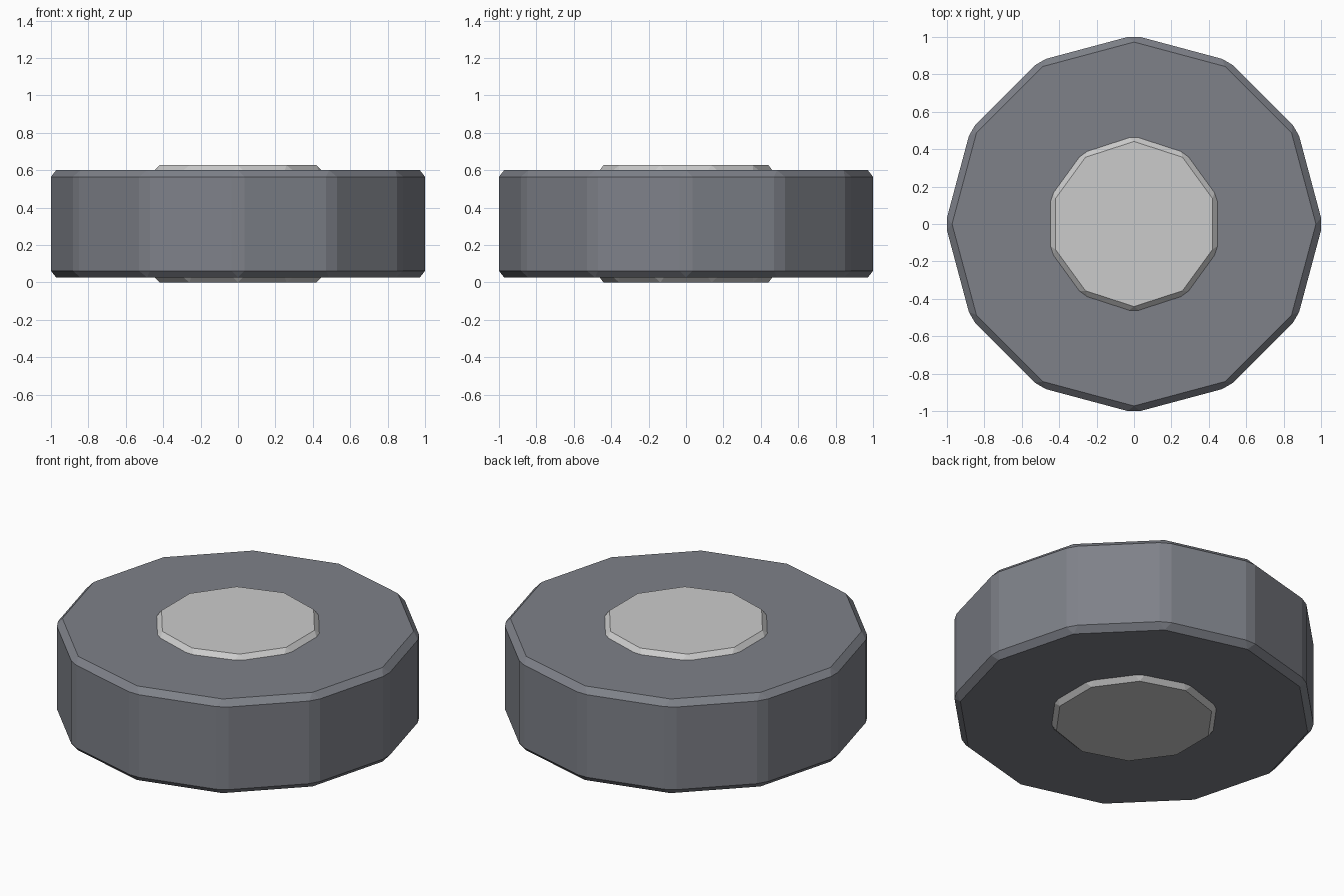
import bpy

if "Cube" in bpy.data.objects:
    bpy.data.objects.remove(bpy.data.objects["Cube"])


def make_disc(name, sides, radius, z0, z1, bevel, color):
    bpy.ops.mesh.primitive_cylinder_add(vertices=sides, radius=radius, depth=z1 - z0,
                                        location=(0, 0, (z0 + z1) / 2))
    ob = bpy.context.object
    ob.name = name
    mod = ob.modifiers.new("chamfer", 'BEVEL')
    mod.width = bevel
    mod.segments = 1
    mod.limit_method = 'NONE'
    mat = bpy.data.materials.new(name + "_paint")
    mat.diffuse_color = color
    mat.use_nodes = True
    mat.node_tree.nodes["Principled BSDF"].inputs["Base Color"].default_value = mat.diffuse_color
    ob.data.materials.append(mat)
    return ob


# Twelve-sided tyre with chamfered edges
make_disc("tyre", 12, 1.009, 0.027, 0.60, 0.035, (0.21, 0.22, 0.25, 1))

# Ten-sided hub, proud of the tyre on both faces
make_disc("hub", 10, 0.478, 0.0, 0.627, 0.035, (0.55, 0.56, 0.57, 1))
